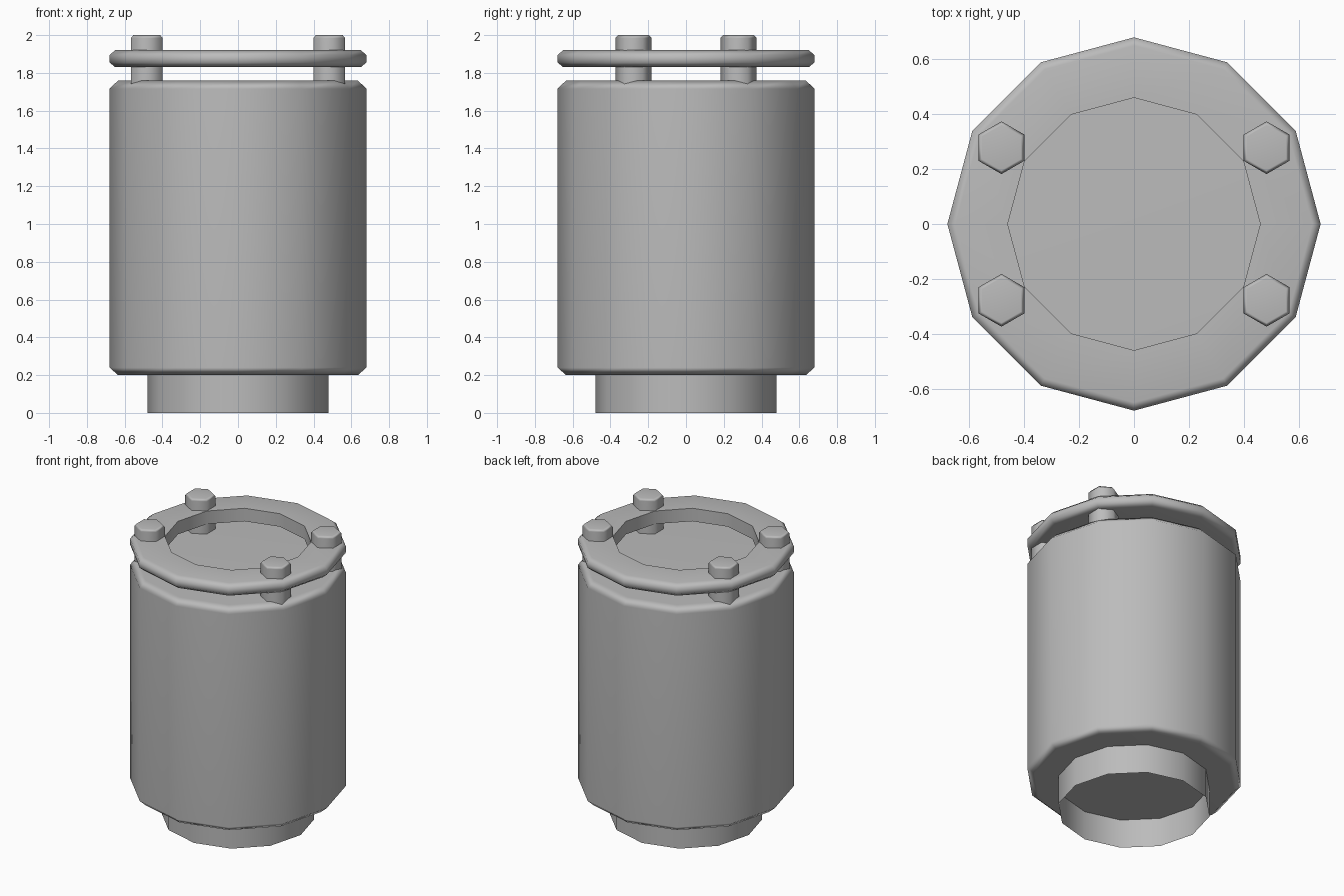
import bpy, bmesh, math

if "Cube" in bpy.data.objects:
    bpy.data.objects.remove(bpy.data.objects["Cube"])

metal = bpy.data.materials.new("grey metal")
metal.use_nodes = True
GREY = (0.5, 0.5, 0.5, 1.0)
metal.diffuse_color = GREY
metal.node_tree.nodes["Principled BSDF"].inputs["Base Color"].default_value = GREY


def lathe(name, profile, sides, center=(0, 0), turn=0.0, closed=False, caps=True):
    """Sweep an (r, z) profile listed from bottom to top around a vertical axis."""
    bm = bmesh.new()
    rings = []
    for r, z in profile:
        angles = [turn + math.tau * i / sides for i in range(sides)]
        rings.append([bm.verts.new((r * math.cos(a), r * math.sin(a), z)) for a in angles])
    pairs = list(zip(rings, rings[1:]))
    if closed:
        pairs.append((rings[-1], rings[0]))
    for low, high in pairs:
        for i in range(sides):
            j = (i + 1) % sides
            bm.faces.new((low[i], low[j], high[j], high[i]))
    if caps and not closed:
        bm.faces.new(rings[0][::-1])
        bm.faces.new(rings[-1])
    mesh = bpy.data.meshes.new(name)
    bm.to_mesh(mesh)
    bm.free()
    mesh.materials.append(metal)
    obj = bpy.data.objects.new(name, mesh)
    obj.location = (*center, 0)
    bpy.context.collection.objects.link(obj)
    # soft chamfers, flat caps
    bpy.ops.object.select_all(action="DESELECT")
    obj.select_set(True)
    bpy.context.view_layer.objects.active = obj
    bpy.ops.object.shade_smooth_by_angle(angle=math.radians(62))
    weighted = obj.modifiers.new("Weighted Normal", "WEIGHTED_NORMAL")
    weighted.keep_sharp = True
    return obj


R = 0.68

# Main canister with chamfered rims
lathe("canister_body", [(R - 0.045, 0.2), (R, 0.24), (R, 1.715), (R - 0.045, 1.76)], 12)

# Open thin-walled outlet under the canister
lathe("outlet_pipe", [(0.48, 0), (0.48, 0.2)], 12, caps=False)

# Flange ring floating above the canister
lathe("flange_ring", [(0.46, 1.83), (R - 0.03, 1.83), (R, 1.855),
                      (R, 1.895), (R - 0.03, 1.92), (0.46, 1.92)], 12, closed=True)

# Four hexagonal bolts joining flange and canister
for side_x, side_name in ((-1, "right"), (1, "left")):
    for side_y, end_name in ((-1, "front"), (1, "back")):
        lathe(f"bolt_{end_name}_{side_name}",
              [(0.096, 1.7), (0.096, 1.985), (0.082, 2.0)], 6,
              center=(side_x * 0.483, side_y * 0.278), turn=math.pi / 6)
